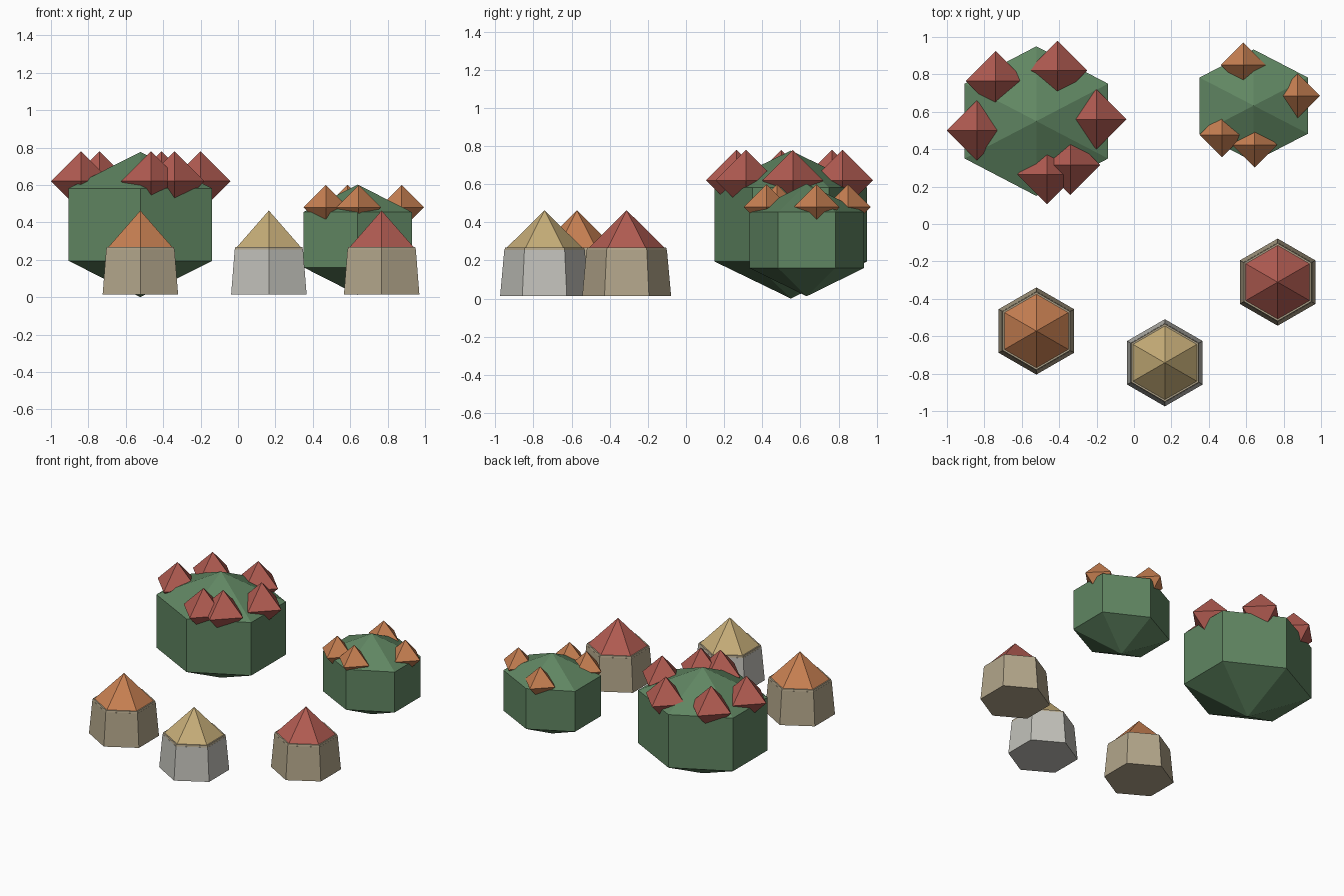
import bpy, bmesh, math

if "Cube" in bpy.data.objects:
    bpy.data.objects.remove(bpy.data.objects["Cube"])


def material(name, r, g, b):
    lin = [((c / 255 + 0.055) / 1.055) ** 2.4 for c in (r, g, b)]
    m = bpy.data.materials.new(name)
    m.diffuse_color = (*lin, 1)
    m.use_nodes = True
    m.node_tree.nodes["Principled BSDF"].inputs["Base Color"].default_value = m.diffuse_color
    return m


LEAF = material("leaf green", 96, 134, 98)
RED = material("muted red", 178, 92, 82)
ORANGE = material("muted orange", 200, 128, 82)
STRAW = material("straw yellow", 198, 173, 120)
TAN = material("tan plaster", 178, 165, 138)
GREY = material("grey plaster", 194, 193, 186)


def lathe(name, mat, centre, sides, profile, start=90, scale_x=1.0):
    """Flat-sided solid from (radius, height) rings; radius 0 makes a point."""
    bm = bmesh.new()
    rings = []
    for r, z in profile:
        ring = []
        for i in range(sides if r else 1):
            a = math.radians(start) + math.tau * i / sides
            ring.append(bm.verts.new((r * math.cos(a) * scale_x, r * math.sin(a), z)))
        rings.append(ring)
    for lo, hi in zip(rings, rings[1:]):
        for i in range(sides):
            j = (i + 1) % sides
            corners = [lo[i % len(lo)], lo[j % len(lo)], hi[j % len(hi)], hi[i % len(hi)]]
            bm.faces.new(list(dict.fromkeys(corners)))
    for ring in (rings[0], rings[-1]):
        if len(ring) > 1:
            bm.faces.new(ring)
    bmesh.ops.recalc_face_normals(bm, faces=bm.faces)
    mesh = bpy.data.meshes.new(name)
    bm.to_mesh(mesh)
    bm.free()
    mesh.materials.append(mat)
    ob = bpy.data.objects.new(name, mesh)
    ob.location = centre
    bpy.context.collection.objects.link(ob)
    return ob


def bush(name, x, y, radius, half_height, mid, scale_x):
    h = half_height
    lathe(name, LEAF, (x, y, mid), 6,
          [(0, -h), (radius, -h / 2), (radius, h / 2), (0, h)], scale_x=scale_x)


def blossoms(name, mat, size, z, spots):
    for x, y in spots:
        lathe(name, mat, (x, y, z), 4, [(0, -size), (size, 0), (0, size)], start=0)


def hut(name, x, y, wall, roof):
    lathe(name + "_walls", wall, (x, y, 0), 6, [(0.233, 0.013), (0.211, 0.255)])
    lathe(name + "_eave", TAN, (x, y, 0), 6, [(0.21, 0.255), (0.207, 0.268)])
    lathe(name + "_roof", roof, (x, y, 0), 6, [(0.197, 0.268), (0, 0.463)])


# Bushes
bush("large_bush", -0.522, 0.55, 0.40, 0.388, 0.388, 1.107)
bush("small_bush", 0.64, 0.633, 0.30, 0.295, 0.307, 1.116)

# Blossoms around each bush rim
blossoms("red_blossom", RED, 0.16, 0.62,
         [(-0.74, 0.765), (-0.41, 0.82), (-0.84, 0.50),
          (-0.20, 0.56), (-0.465, 0.265), (-0.34, 0.315)])
blossoms("orange_blossom", ORANGE, 0.12, 0.48,
         [(0.585, 0.85), (0.875, 0.685), (0.47, 0.477), (0.645, 0.422)])

# Huts
hut("orange_hut", -0.522, -0.572, TAN, ORANGE)
hut("straw_hut", 0.165, -0.742, GREY, STRAW)
hut("red_hut", 0.768, -0.311, TAN, RED)
